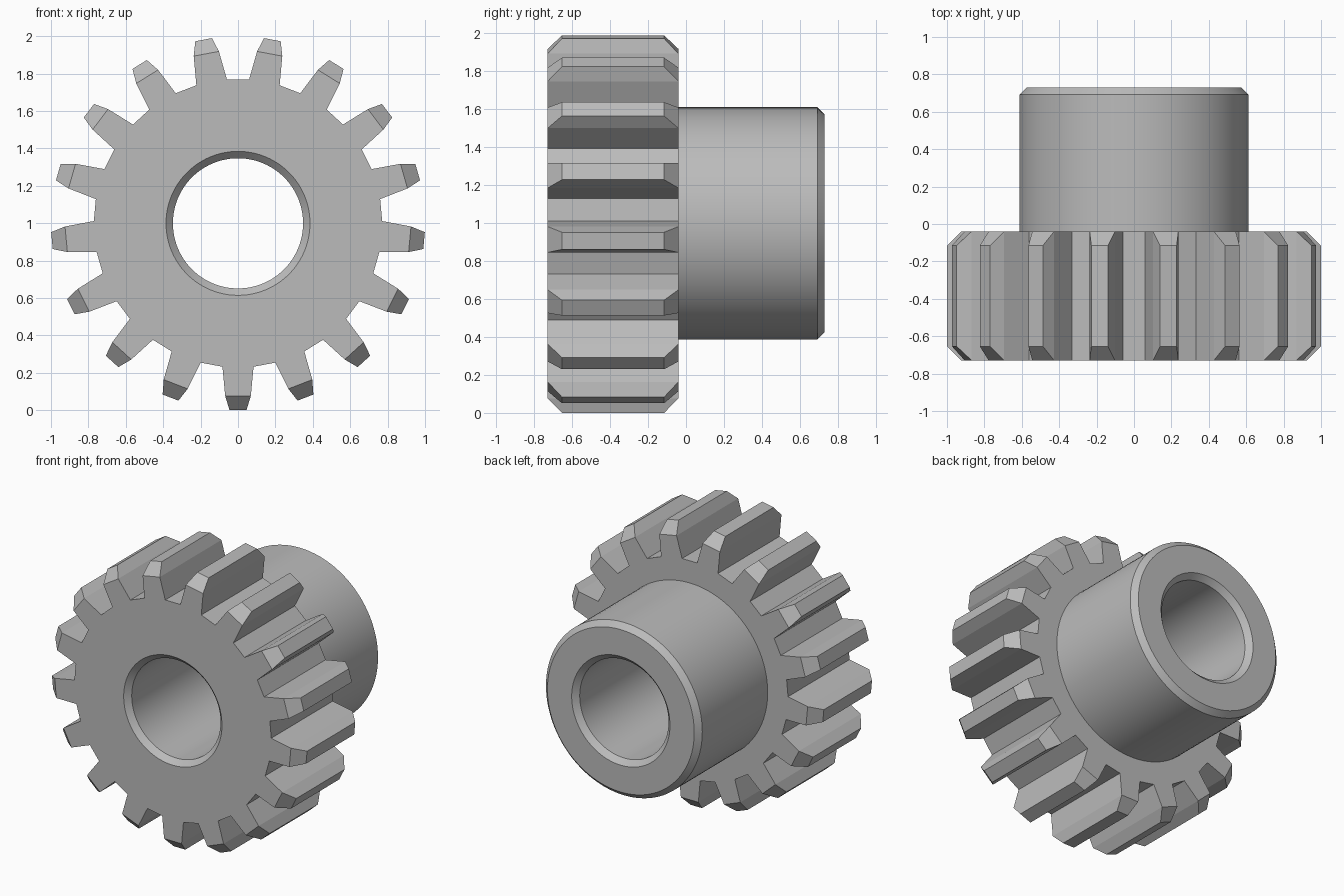
import bpy
import bmesh
from math import sin, cos, pi, radians
from mathutils import Vector

if "Cube" in bpy.data.objects:
    bpy.data.objects.remove(bpy.data.objects["Cube"])

TEETH = 17
SEGMENTS = 96
AXIS_Z = 0.999
FRONT, SHOULDER, BACK = -0.729, -0.04, 0.729
CHAMFER = 0.037        # bore and hub edges
TOOTH_CHAMFER = 0.075  # ends of the teeth
BORE, HUB = 0.348, 0.612
ROOT = (0.771, radians(6.2))   # radius, half angle of a tooth
BEND = (0.925, radians(4.25))
TIP = (1.0, radians(2.6))

bm = bmesh.new()


def point(radius, angle, y):
    """Vertex at an angle measured from straight down around the axis."""
    return bm.verts.new(Vector((radius * sin(angle), y, AXIS_Z - radius * cos(angle))))


def edge_loop(verts):
    """Edges running round a closed loop of vertices."""
    pairs = zip(verts, verts[1:] + verts[:1])
    return [bm.edges.get(p) or bm.edges.new(p) for p in pairs]


def ring(radius, y):
    return [point(radius, 2 * pi * i / SEGMENTS, y) for i in range(SEGMENTS)]


def cap(outer, inner):
    """Flat face between an outer and an inner outline."""
    bmesh.ops.triangle_fill(bm, edges=edge_loop(outer) + edge_loop(inner), use_beauty=True)


# Hub, rear chamfers and bore, turned as one profile
profile = [(HUB, SHOULDER), (HUB, BACK - CHAMFER), (HUB - CHAMFER, BACK),
           (BORE + CHAMFER, BACK), (BORE, BACK - CHAMFER),
           (BORE, FRONT + CHAMFER), (BORE + CHAMFER, FRONT)]
rings = [ring(r, y) for r, y in profile]
for a, b in zip(rings, rings[1:]):
    for i in range(SEGMENTS):
        j = (i + 1) % SEGMENTS
        bm.faces.new((a[i], a[j], b[j], b[i]))

# Teeth with bent flanks and bevelled ends
outlines = {FRONT: [], SHOULDER: []}
teeth = []
for t in range(TEETH):
    centre = 2 * pi * t / TEETH
    ends = []
    for y, inset in ((FRONT, TOOTH_CHAMFER), (SHOULDER, -TOOTH_CHAMFER)):
        base = [point(r, centre + side * half, y)
                for side, (r, half) in ((-1, ROOT), (-1, BEND), (1, BEND), (1, ROOT))]
        tip = [point(TIP[0], centre + side * TIP[1], y + inset) for side in (-1, 1)]
        outlines[y] += base
        bm.faces.new((base[1], base[2], tip[1], tip[0]))
        ends.append([base[0], base[1], tip[0], tip[1], base[2], base[3]])
    front, back = ends
    for k in range(5):
        bm.faces.new((front[k], front[k + 1], back[k + 1], back[k]))
    teeth.append(ends)

# Floors of the gaps between teeth
for (f0, b0), (f1, b1) in zip(teeth, teeth[1:] + teeth[:1]):
    bm.faces.new((f0[-1], f1[0], b1[0], b0[-1]))

# Front face around the bore, and rear face around the hub
cap(outlines[FRONT], rings[-1])
cap(outlines[SHOULDER], rings[0])
bmesh.ops.recalc_face_normals(bm, faces=bm.faces[:])

mesh = bpy.data.meshes.new("spur_gear_with_hub")
bm.to_mesh(mesh)
bm.free()
gear = bpy.data.objects.new("spur_gear_with_hub", mesh)
bpy.context.collection.objects.link(gear)

# Plain grey metal
grey = bpy.data.materials.new("plain_grey")
grey.use_nodes = True
colour = (0.5, 0.5, 0.5, 1.0)
grey.diffuse_color = colour
grey.node_tree.nodes["Principled BSDF"].inputs["Base Color"].default_value = colour
mesh.materials.append(grey)

# Smooth round surfaces, crisp tooth edges
bpy.ops.object.select_all(action="DESELECT")
gear.select_set(True)
bpy.context.view_layer.objects.active = gear
bpy.ops.object.shade_smooth_by_angle(angle=radians(10))
